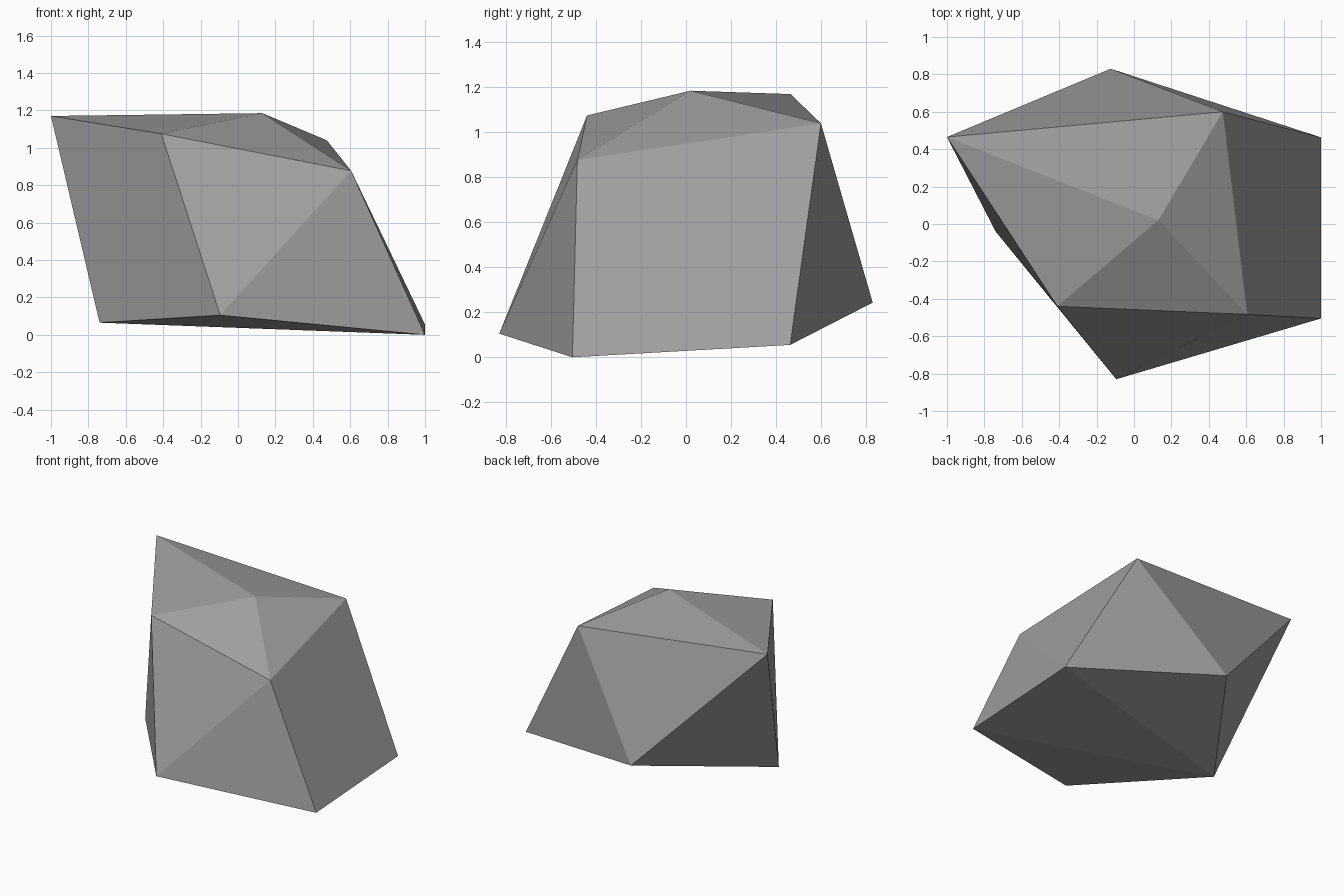
import bpy, bmesh

if "Cube" in bpy.data.objects:
    bpy.data.objects.remove(bpy.data.objects["Cube"])

# Corner points of the boulder, lower ring then upper ring then peak
lower = [(-0.74, -0.04, 0.065), (-0.095, -0.83, 0.105), (1.0, -0.505, 0.0),
         (1.0, 0.463, 0.055), (-0.125, 0.83, 0.243)]
upper = [(-1.0, 0.465, 1.17), (-0.41, -0.44, 1.075), (0.605, -0.483, 0.877),
         (0.475, 0.60, 1.04)]
peak = [(0.13, 0.02, 1.185)]

# Wrap the corners in a faceted convex skin
bm = bmesh.new()
for p in lower + upper + peak:
    bm.verts.new(p)
bmesh.ops.convex_hull(bm, input=bm.verts[:])
bmesh.ops.recalc_face_normals(bm, faces=bm.faces[:])

mesh = bpy.data.meshes.new("boulder")
bm.to_mesh(mesh)
bm.free()

# Plain grey stone
stone = bpy.data.materials.new("stone grey")
stone.diffuse_color = (0.35, 0.35, 0.35, 1.0)
stone.use_nodes = True
stone.node_tree.nodes["Principled BSDF"].inputs["Base Color"].default_value = stone.diffuse_color
mesh.materials.append(stone)

boulder = bpy.data.objects.new("boulder", mesh)
bpy.context.collection.objects.link(boulder)
